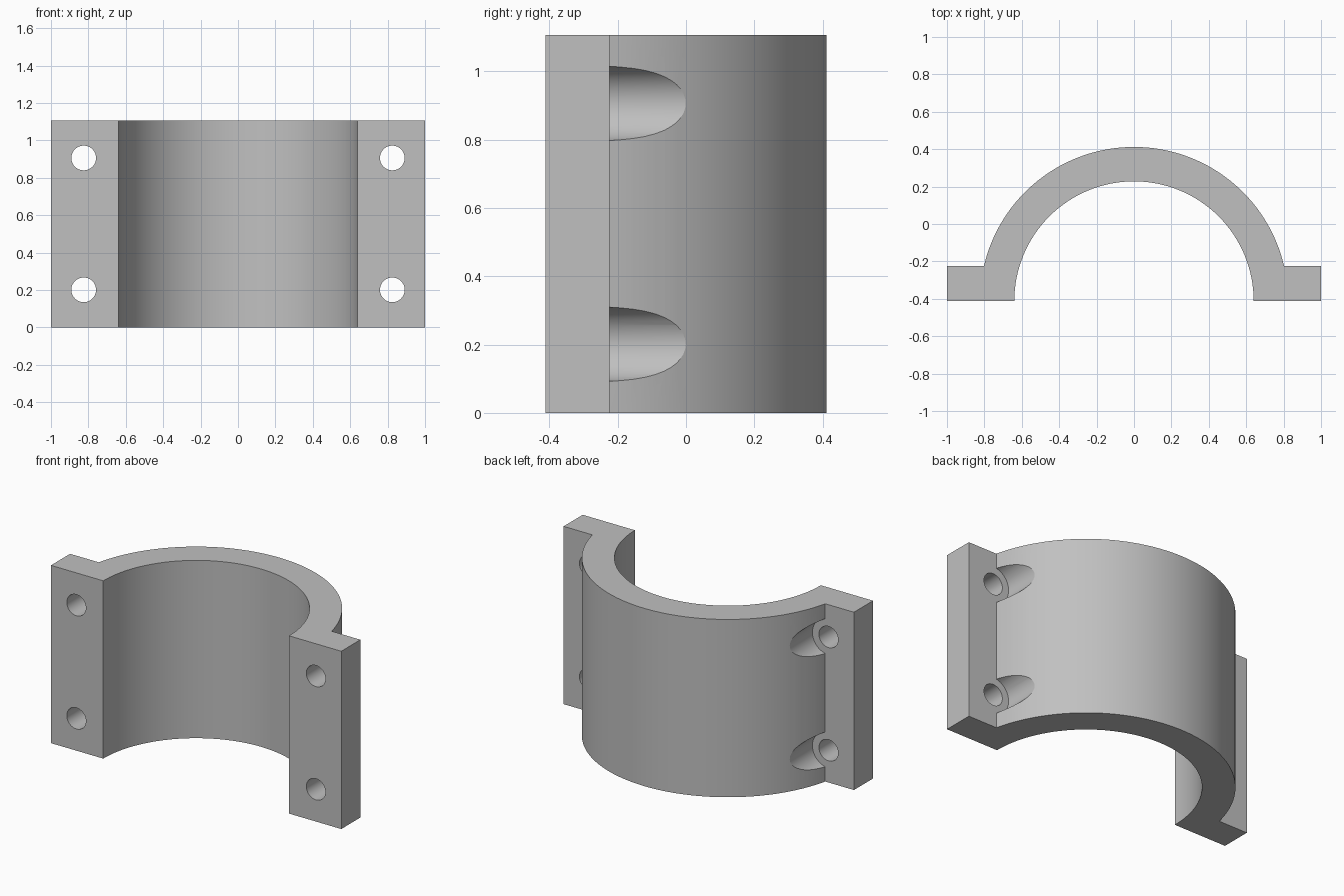
import bpy
import bmesh
from math import asin, cos, pi, radians, sin

cube = bpy.data.objects.get("Cube")
if cube:
    bpy.data.objects.remove(cube, do_unlink=True)

HEIGHT = 1.107
FRONT = -0.412           # mating plane, also the arc centre line
LEDGE = -0.224           # back face of the flanges
INNER, OUTER = 0.64, 0.824
HOLE_X, HOLE_ZS = 0.825, (0.201, 0.906)
STEPS = 64

grey = bpy.data.materials.new("plain grey")
grey.use_nodes = True
colour = (0.53, 0.53, 0.53, 1)
grey.diffuse_color = colour
grey.node_tree.nodes["Principled BSDF"].inputs["Base Color"].default_value = colour


def arc(radius, start, end):
    """Points on a circle about the arc centre."""
    angles = [start + (end - start) * i / STEPS for i in range(STEPS + 1)]
    return [(radius * cos(a), FRONT + radius * sin(a)) for a in angles]


def cutter(name, radius, y0, y1, x, z):
    """Hidden cylinder along y."""
    bpy.ops.mesh.primitive_cylinder_add(
        vertices=48, radius=radius, depth=y1 - y0,
        location=(x, (y0 + y1) / 2, z), rotation=(radians(90), 0, 0))
    obj = bpy.context.object
    obj.name = name
    obj.hide_render = True
    return obj


# Half clamp: outer arc, flanges and inner arc as one extruded profile
rise = asin((LEDGE - FRONT) / OUTER)
profile = arc(OUTER, rise, pi - rise)
profile += [(-1, LEDGE), (-1, FRONT)]
profile += arc(INNER, pi, 0)
profile += [(1, FRONT), (1, LEDGE)]

bm = bmesh.new()
face = bm.faces.new([bm.verts.new((x, y, 0)) for x, y in profile])
top = bmesh.ops.extrude_face_region(bm, geom=[face])["geom"]
bmesh.ops.translate(bm, vec=(0, 0, HEIGHT),
                    verts=[v for v in top if isinstance(v, bmesh.types.BMVert)])
bmesh.ops.recalc_face_normals(bm, faces=bm.faces)
mesh = bpy.data.meshes.new("half_clamp")
bm.to_mesh(mesh)
bm.free()
mesh.materials.append(grey)
clamp = bpy.data.objects.new("half_clamp", mesh)
bpy.context.collection.objects.link(clamp)

# Bolt holes through the flanges, with bolt head clearance behind them
cutters = []
for side in (-1, 1):
    for z in HOLE_ZS:
        cutters.append(cutter("bolt_hole_cutter", 0.066, -0.6, 0.3, side * HOLE_X, z))
        cutters.append(cutter("bolt_head_cutter", 0.111, LEDGE, 0.3, side * HOLE_X, z))

for obj in cutters:
    cut = clamp.modifiers.new(obj.name, "BOOLEAN")
    cut.operation = "DIFFERENCE"
    cut.solver = "EXACT"
    cut.object = obj

# Bake the cuts, then smooth the curved walls
bpy.ops.object.select_all(action="DESELECT")
clamp.select_set(True)
bpy.context.view_layer.objects.active = clamp
for name in [m.name for m in clamp.modifiers]:
    bpy.ops.object.modifier_apply(modifier=name)
for obj in cutters:
    bpy.data.objects.remove(obj, do_unlink=True)
bpy.ops.object.shade_smooth_by_angle(angle=radians(25))
